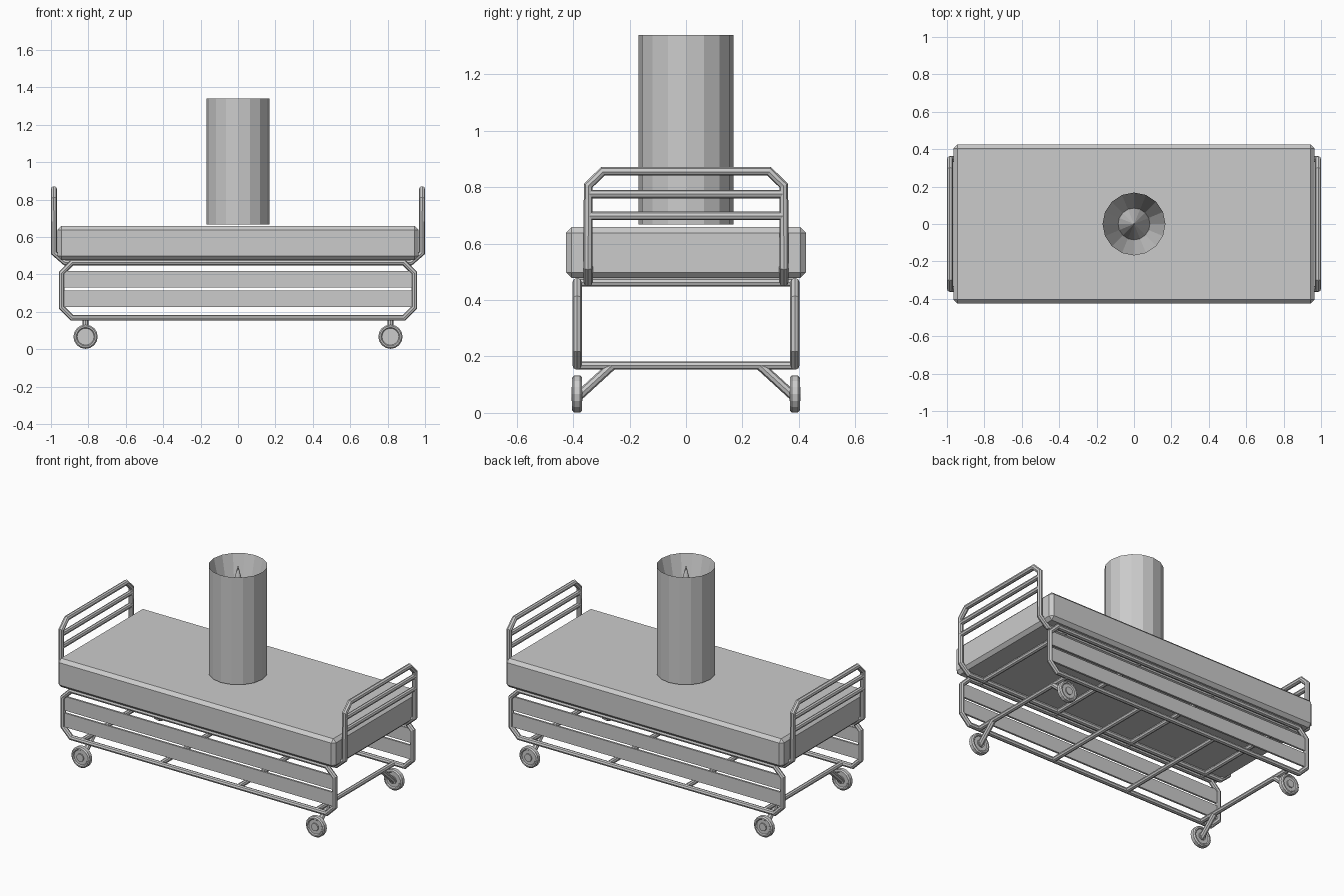
import bpy, bmesh
from math import cos, sin, pi

if "Cube" in bpy.data.objects:
    bpy.data.objects.remove(bpy.data.objects["Cube"])

R = 0.0165  # tube radius


def mesh_object(name, bm):
    bmesh.ops.recalc_face_normals(bm, faces=bm.faces)
    me = bpy.data.meshes.new(name)
    bm.to_mesh(me)
    bm.free()
    ob = bpy.data.objects.new(name, me)
    bpy.context.collection.objects.link(ob)
    return ob


def box(name, centre, size, bevel=0):
    bm = bmesh.new()
    bmesh.ops.create_cube(bm, size=1)
    bmesh.ops.scale(bm, vec=size, verts=bm.verts)
    bmesh.ops.translate(bm, vec=centre, verts=bm.verts)
    if bevel:
        bmesh.ops.bevel(bm, geom=bm.edges[:], offset=bevel, segments=1, affect='EDGES')
    return mesh_object(name, bm)


def tube(name, points, closed=False, radius=R):
    cu = bpy.data.curves.new(name, 'CURVE')
    cu.dimensions = '3D'
    cu.bevel_depth = radius
    cu.bevel_resolution = 2
    cu.use_fill_caps = True
    sp = cu.splines.new('POLY')
    sp.points.add(len(points) - 1)
    for p, co in zip(sp.points, points):
        p.co = (*co, 1)
    sp.use_cyclic_u = closed
    sp.use_smooth = False
    ob = bpy.data.objects.new(name, cu)
    bpy.context.collection.objects.link(ob)
    bpy.ops.object.select_all(action='DESELECT')
    ob.select_set(True)
    bpy.context.view_layer.objects.active = ob
    bpy.ops.object.convert(target='MESH')
    return ob


def lathe(name, profile, sides, centre, axis='Z'):
    """Revolve (radius, height) points; zero radius closes to a point."""
    bm = bmesh.new()
    rings = []
    for r, h in profile:
        ring = []
        for i in range(sides if r else 1):
            a = 2 * pi * i / sides
            u, v = r * cos(a), r * sin(a)
            co = (u, v, h) if axis == 'Z' else (u, h, v)
            ring.append(bm.verts.new([c + d for c, d in zip(co, centre)]))
        rings.append(ring)
    for a, b in zip(rings, rings[1:]):
        for i in range(sides):
            j = (i + 1) % sides
            q = [a[i % len(a)], a[j % len(a)], b[j % len(b)], b[i % len(b)]]
            bm.faces.new(list(dict.fromkeys(q)))
    return mesh_object(name, bm)


# Mattress
box("mattress", (0, 0, 0.568), (1.93, 0.85, 0.18), 0.02)

# Hollow column with a spike inside its mouth
lathe("column", [(0, 0.667), (0.168, 0.667), (0.168, 1.34), (0.085, 1.0), (0, 1.34)],
      16, (0, 0, 0))

# Side frames with chamfered corners, and two slats each
X, C, Z0, Z1 = 0.943, 0.055, 0.168, 0.463
loop = [(-X + C, Z0), (X - C, Z0), (X, Z0 + C), (X, Z1 - C),
        (X - C, Z1), (-X + C, Z1), (-X, Z1 - C), (-X, Z0 + C)]
for s in (-1, 1):
    y = s * 0.386
    tube("side_frame", [(x, y, z) for x, z in loop], True)
    for z in (0.373, 0.269):
        box("side_slat", (0, y, z), (1.87, 0.012, 0.088))

# Cross bars between the side frames
for x in (-0.815, -0.27, 0.27, 0.815):
    for name, z in (("lower_cross_bar", Z0), ("upper_cross_bar", Z1)):
        tube(name, [(x, -0.386, z), (x, 0.386, z)], radius=0.015)

# End rails: bent tube running under the mattress, plus two bars
half = [(0, -0.347, 0.464), (0.925, -0.347, 0.464), (0.984, -0.347, 0.515),
        (0.984, -0.347, 0.805), (0.984, -0.295, 0.856)]
for s in (-1, 1):
    path = half + [(x, -y, z) for x, y, z in reversed(half)]
    tube("end_rail", [(s * x, y, z) for x, y, z in path])
    for z in (0.775, 0.698):
        tube("end_bar", [(s * 0.984, -0.347, z), (s * 0.984, 0.347, z)], radius=0.015)

# Wheels with hubs, and braces up to the cross bars
tyre = [(0, -0.012), (0.045, -0.012), (0.05, -0.018), (0.058, -0.018), (0.065, -0.011),
        (0.065, 0.011), (0.058, 0.018), (0.05, 0.018), (0.045, 0.012), (0, 0.012)]
hub = [(0, -0.019), (0.024, -0.019), (0.024, 0.019), (0, 0.019)]
for x in (-0.815, 0.815):
    for s in (-1, 1):
        c = (x, s * 0.386, 0.067)
        lathe("wheel", tyre, 16, c, 'Y')
        lathe("wheel_hub", hub, 12, c, 'Y')
        tube("wheel_brace", [(x, s * 0.38, 0.06), (x, s * 0.265, 0.165)])
